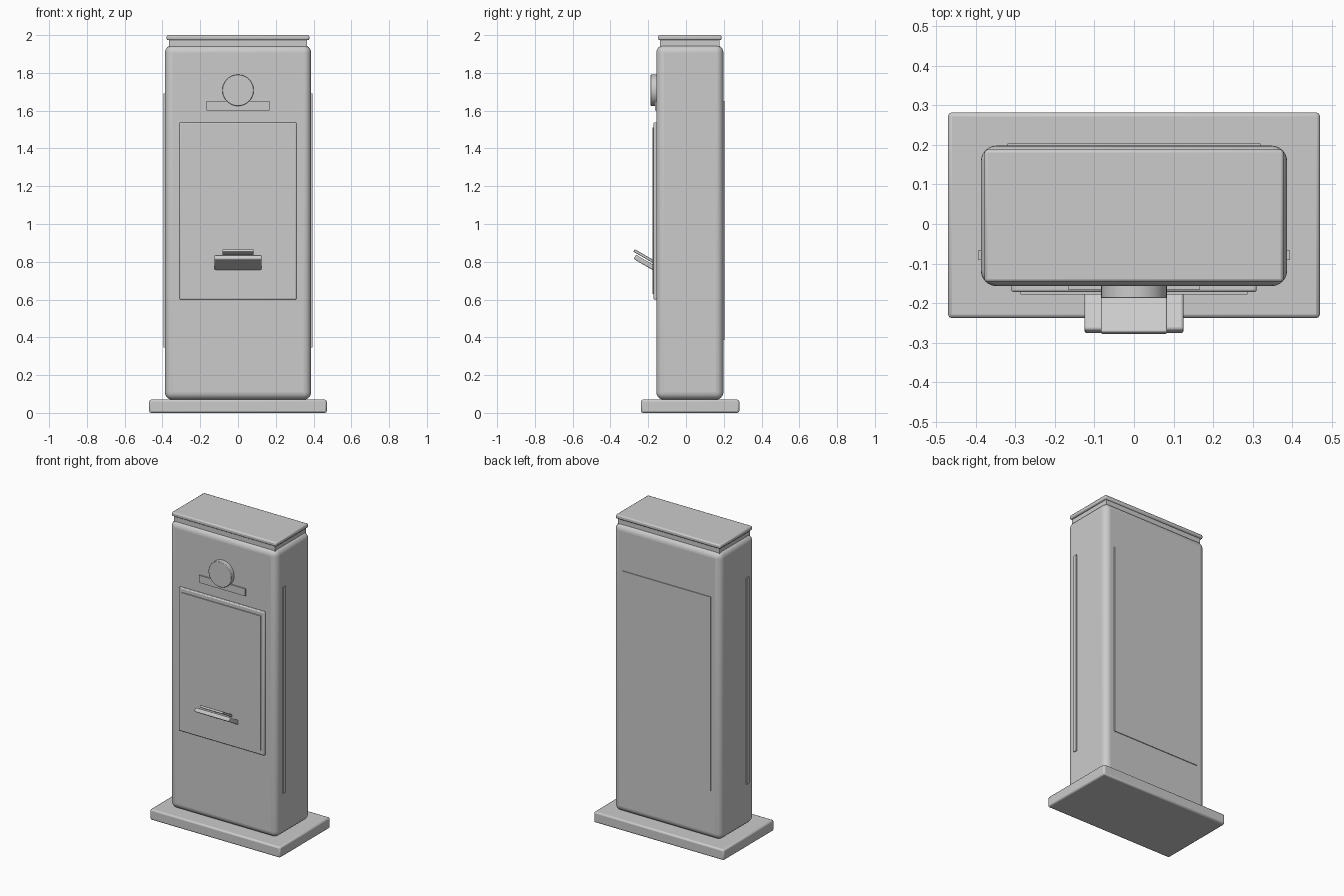
import bpy, math
from mathutils import Matrix, Vector

if "Cube" in bpy.data.objects:
    bpy.data.objects.remove(bpy.data.objects["Cube"])

grey = bpy.data.materials.new("plain grey")
grey.diffuse_color = (0.6, 0.6, 0.6, 1)
grey.use_nodes = True
grey.node_tree.nodes["Principled BSDF"].inputs["Base Color"].default_value = grey.diffuse_color


def finish(ob, name, bevel, segments):
    ob.name = name
    ob.data.materials.append(grey)
    if bevel:
        m = ob.modifiers.new("rounded edges", 'BEVEL')
        m.width, m.segments = bevel, segments
        m.limit_method = 'ANGLE'
    bpy.ops.object.shade_smooth_by_angle(angle=math.radians(35))
    return ob


def box(name, x, y, z, bevel=0, segments=2):
    """Box from (min, max) pairs along each axis."""
    bpy.ops.mesh.primitive_cube_add(size=1)
    ob = bpy.context.object
    size = [r[1] - r[0] for r in (x, y, z)]
    mid = Vector([(r[0] + r[1]) / 2 for r in (x, y, z)])
    ob.data.transform(Matrix.Translation(mid) @ Matrix.Diagonal((*size, 1)))
    return finish(ob, name, bevel, segments)


# foot plate, cabinet, recessed neck and cap
box("base_plate", (-.47, .47), (-.238, .282), (0, .07), .01)
box("cabinet", (-.387, .387), (-.157, .198), (.07, 1.947), .04, 6)
box("neck", (-.365, .365), (-.138, .178), (1.93, 1.98))
box("cap", (-.378, .378), (-.147, .188), (1.973, 2.0), .008)

# front screen frame with glass, back panel, side strips
box("screen_frame", (-.31, .31), (-.172, -.14), (.6, 1.537), .006)
box("screen_glass", (-.287, .287), (-.178, -.165), (.63, 1.51))
box("back_panel", (-.32, .32), (.18, .203), (.387, 1.652))
for side, s in (("left", -1), ("right", 1)):
    box(side + "_strip", sorted((s * .37, s * .394)), (-.091, -.067), (.345, 1.692))

# plaque and round badge above the screen
box("plaque", (-.167, .167), (-.165, -.15), (1.602, 1.65))
bpy.ops.mesh.primitive_cylinder_add(vertices=48, radius=.083, depth=.034)
badge = bpy.context.object
badge.data.transform(Matrix.Translation((0, -.17, 1.708)) @ Matrix.Rotation(math.pi / 2, 4, 'X'))
finish(badge, "round_badge", .003, 2)

# tilted tray and the pad above it, rising towards the front
tilt = Matrix.Translation((0, -.278, .815)) @ Matrix.Rotation(math.radians(-30), 4, 'X')
tray = box("tray", (-.125, .125), (0, .13), (0, .026), .006)
tray.data.transform(tilt)
pad = box("tray_pad", (-.083, .083), (-.02, .12), (.033, .048), .003)
pad.data.transform(tilt)
